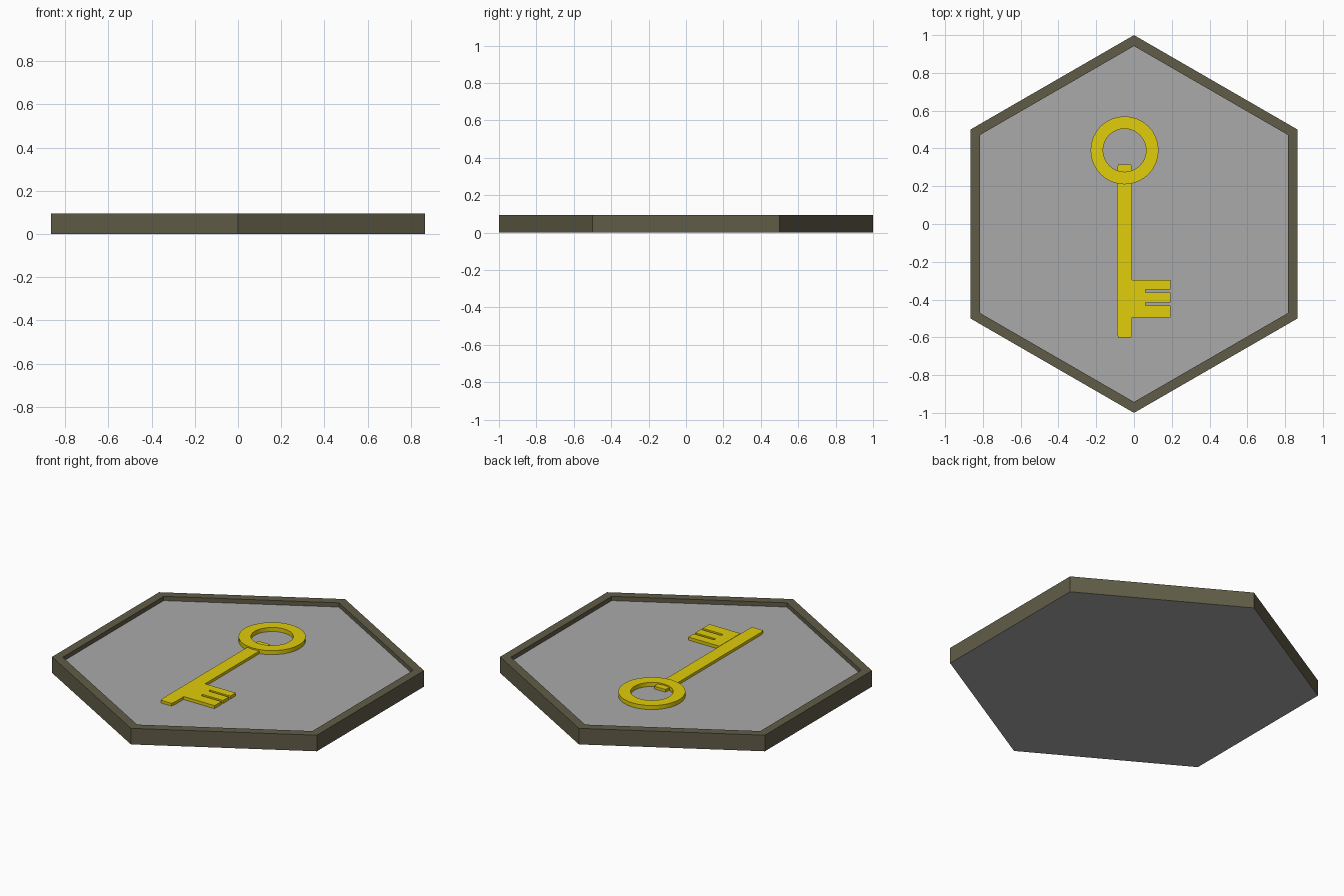
import bpy, bmesh, math

if "Cube" in bpy.data.objects:
    bpy.data.objects.remove(bpy.data.objects["Cube"])

RIM_TOP, FLOOR = 0.095, 0.07


def material(name, color):
    m = bpy.data.materials.new(name)
    m.diffuse_color = color
    m.use_nodes = True
    m.node_tree.nodes["Principled BSDF"].inputs["Base Color"].default_value = m.diffuse_color
    return m


def finish(bm, name, mats):
    bmesh.ops.recalc_face_normals(bm, faces=bm.faces)
    me = bpy.data.meshes.new(name)
    bm.to_mesh(me)
    bm.free()
    for m in mats:
        me.materials.append(m)
    ob = bpy.data.objects.new(name, me)
    bpy.context.collection.objects.link(ob)
    return ob


def ring_verts(bm, radius, z, n, center=(0, 0)):
    return [bm.verts.new((center[0] + radius * math.sin(math.tau * i / n),
                          center[1] + radius * math.cos(math.tau * i / n), z)) for i in range(n)]


def bridge(bm, a, b):
    n = len(a)
    return [bm.faces.new((a[i], a[(i + 1) % n], b[(i + 1) % n], b[i])) for i in range(n)]


def extruded(name, outline, z0, z1, mat):
    bm = bmesh.new()
    low, high = ([bm.verts.new((x, y, z)) for x, y in outline] for z in (z0, z1))
    bm.faces.new(low)
    bm.faces.new(high)
    bridge(bm, low, high)
    return finish(bm, name, [mat])


frame_mat = material("frame_brown", (0.12, 0.108, 0.065, 1))
grey = material("plate_grey", (0.4, 0.4, 0.4, 1))
gold = material("key_gold", (0.75, 0.61, 0.003, 1))

# Hexagonal tray: brown rim and walls, grey floor and underside
bm = bmesh.new()
loops = [ring_verts(bm, r, z, 6) for r, z in
         ((1, 0), (1, RIM_TOP), (0.942, RIM_TOP), (0.942, FLOOR))]
for a, b in zip(loops, loops[1:]):
    bridge(bm, a, b)
for loop in (loops[0], loops[-1]):
    bm.faces.new(loop).material_index = 1
finish(bm, "hexagonal_tray", [frame_mat, grey])

# Key bow: flat-sided ring
bm = bmesh.new()
loops = [ring_verts(bm, r, z, 32, (-0.05, 0.39)) for r, z in
         ((0.18, FLOOR), (0.18, 0.094), (0.114, 0.094), (0.114, FLOOR))]
for a, b in zip(loops, loops[1:] + loops[:1]):
    bridge(bm, a, b)
bow = finish(bm, "key_bow", [gold])
bow.data.shade_smooth()
bow.data.set_sharp_from_angle(angle=math.radians(30))

# Key shaft with slightly narrowed ends
extruded("key_shaft", [(-0.085, -0.6), (-0.015, -0.6), (-0.01, -0.57), (-0.01, 0.28),
                       (-0.015, 0.315), (-0.085, 0.315), (-0.09, 0.28), (-0.09, -0.57)],
         FLOOR, 0.086, gold)

# Key bit with two slots
extruded("key_bit", [(-0.01, -0.297), (0.193, -0.297), (0.193, -0.347), (0.06, -0.347),
                     (0.06, -0.362), (0.193, -0.362), (0.193, -0.415), (0.06, -0.415),
                     (0.06, -0.431), (0.193, -0.431), (0.193, -0.495), (-0.01, -0.495)],
         FLOOR, 0.088, gold)
